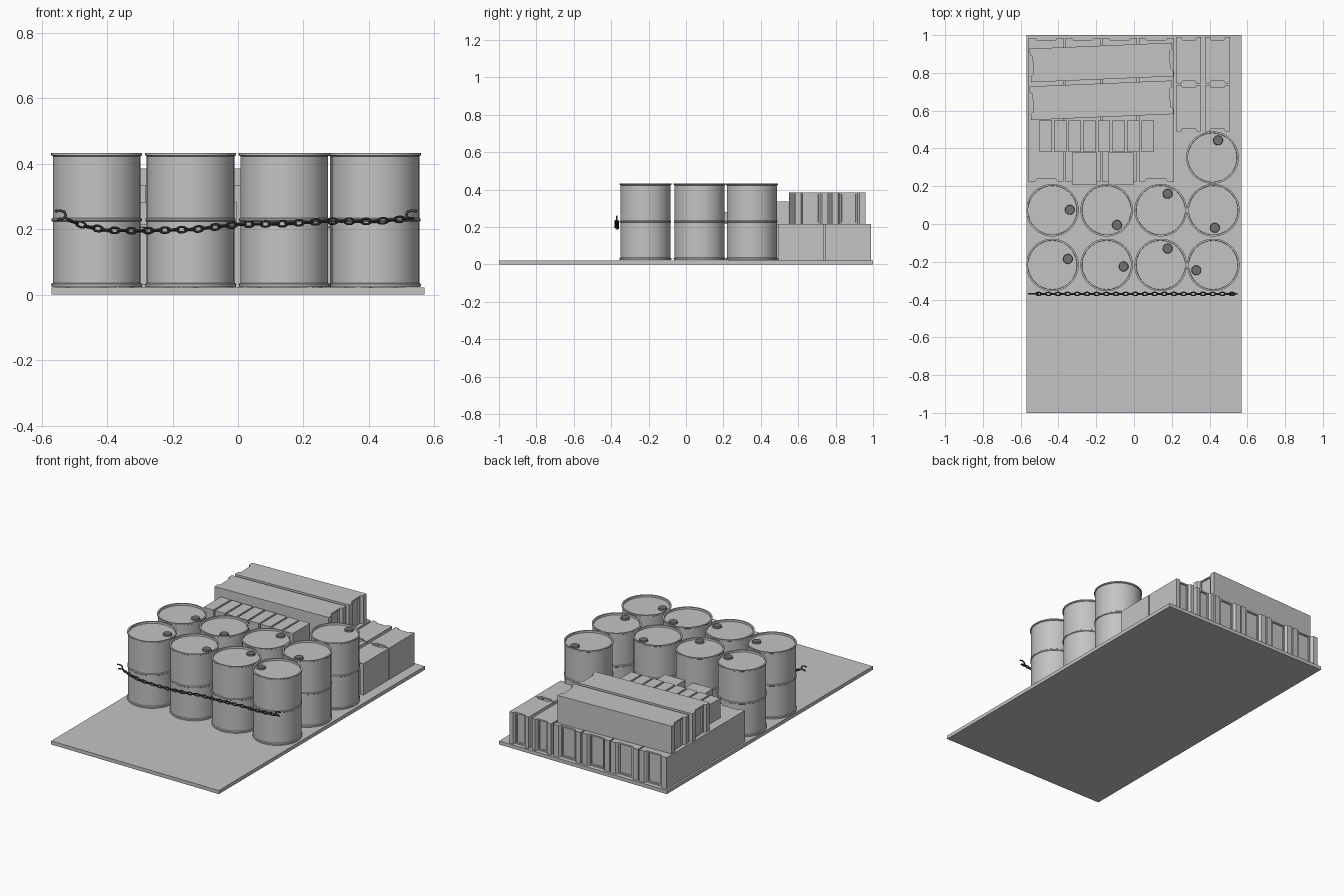
import bpy, bmesh, math
from mathutils import Vector, Matrix

cube = bpy.data.objects.get("Cube")
if cube:
    bpy.data.objects.remove(cube, do_unlink=True)


def material(name, value):
    m = bpy.data.materials.new(name)
    m.use_nodes = True
    color = (value, value, value, 1)
    m.diffuse_color = color
    m.node_tree.nodes["Principled BSDF"].inputs["Base Color"].default_value = color
    return m


GREY = material("light grey", 0.55)
MID = material("cap grey", 0.17)
DARK = material("chain dark grey", 0.06)
DECK = 0.022


def add_object(name, bm, mat, smooth=False):
    bmesh.ops.recalc_face_normals(bm, faces=bm.faces[:])
    mesh = bpy.data.meshes.new(name)
    bm.to_mesh(mesh)
    bm.free()
    mesh.materials.append(mat)
    ob = bpy.data.objects.new(name, mesh)
    bpy.context.collection.objects.link(ob)
    if smooth:
        bpy.ops.object.select_all(action='DESELECT')
        bpy.context.view_layer.objects.active = ob
        ob.select_set(True)
        bpy.ops.object.shade_smooth_by_angle(angle=math.radians(35))
    return ob


def box(name, center, size, mat=GREY):
    bm = bmesh.new()
    bmesh.ops.create_cube(bm, size=1)
    bmesh.ops.scale(bm, vec=size, verts=bm.verts)
    bmesh.ops.translate(bm, vec=center, verts=bm.verts)
    return add_object(name, bm, mat)


# Crate along y, with notched ends that hold a sunken panel
def crate(name, x, y, z, width, length, height, turn=0):
    w, l = width / 2, length / 2
    post, slope, notch = width * 0.18, width * 0.06, 0.014
    half = [(w, l), (w - post, l), (w - post - slope, l - notch)]
    back = half + [(-a, b) for a, b in reversed(half)]
    plan = back + [(-a, -b) for a, b in back]
    bm = bmesh.new()
    face = bm.faces.new([bm.verts.new((a, b, 0)) for a, b in plan])
    top = bmesh.ops.extrude_face_region(bm, geom=[face])
    bmesh.ops.translate(bm, vec=(0, 0, height),
                        verts=[v for v in top["geom"] if isinstance(v, bmesh.types.BMVert)])
    bmesh.ops.recalc_face_normals(bm, faces=bm.faces[:])
    panels = [f for f in bm.faces if abs(f.normal.y) > 0.9
              and abs(f.calc_center_median().x) < 0.01]
    bmesh.ops.inset_individual(bm, faces=panels, thickness=0.012, depth=0)
    bmesh.ops.inset_individual(bm, faces=panels, thickness=0.001, depth=-0.008)
    ob = add_object(name, bm, GREY)
    ob.location = (x, y, z)
    ob.rotation_euler.z = math.radians(turn)
    return ob


# Deck plate
box("deck", (0, 0, DECK / 2), (1.14, 2, DECK))

# Drums: lathed shell with rims, middle hoop and sunken lid
SHELL = [(0, 0.024), (0.138, 0.024), (0.139, 0.033), (0.134, 0.036),
         (0.134, 0.223), (0.138, 0.226), (0.138, 0.232), (0.134, 0.235),
         (0.134, 0.423), (0.139, 0.426), (0.139, 0.433), (0.130, 0.433),
         (0.129, 0.422), (0, 0.422)]


def drum(x, y, cap_x, cap_y):
    bm = bmesh.new()
    verts = [bm.verts.new((r, 0, z)) for r, z in SHELL]
    edges = [bm.edges.new(pair) for pair in zip(verts, verts[1:])]
    bmesh.ops.spin(bm, geom=verts + edges, cent=(0, 0, 0), axis=(0, 0, 1),
                   angle=math.tau, steps=48)
    bmesh.ops.remove_doubles(bm, verts=bm.verts[:], dist=0.0002)
    add_object("drum", bm, GREY, True).location = (x, y, 0)
    bm = bmesh.new()
    bmesh.ops.create_cone(bm, cap_ends=True, segments=20, radius1=0.026,
                          radius2=0.024, depth=0.01)
    add_object("drum_cap", bm, MID, True).location = (cap_x, cap_y, 0.427)


COLUMNS = (-0.432, -0.145, 0.141, 0.42)
BACK_CAPS = ((-0.34, 0.075), (-0.09, -0.005), (0.178, 0.16), (0.428, -0.02))
FRONT_CAPS = ((-0.35, -0.185), (-0.055, -0.225), (0.178, -0.13), (0.33, -0.245))
for row_y, caps in ((0.073, BACK_CAPS), (-0.217, FRONT_CAPS)):
    for column, (cx, cy) in zip(COLUMNS, caps):
        drum(column, row_y, cx, cy)
drum(0.415, 0.352, 0.445, 0.443)

# Lower layer of long crates
LOW = 0.193
TOP = DECK + LOW
for i in range(4):
    crate("long_crate", -0.465 + 0.1945 * i, 0.606, DECK, 0.186, 0.76, LOW)

# Short crates at the left rear
for x in (0.291, 0.443):
    for y in (0.614, 0.866):
        crate("short_crate", x, y, DECK, 0.13, 0.246, LOW)

# Two long crates stacked crosswise
for y in (0.855, 0.655):
    crate("stacked_crate", -0.172, y, TOP, 0.178, 0.755, 0.17, 92.4 - 180)

# Row of small upright boxes, and two lying flat
for i in range(8):
    box("small_box", (-0.468 + 0.0773 * i, 0.464, TOP + 0.06), (0.066, 0.166, 0.12))
for x in (-0.262, -0.07):
    box("flat_box", (x, 0.293, TOP + 0.033), (0.133, 0.172, 0.066))

# Sagging chain made of alternating links
SAG = [(-0.51, 0.225), (-0.46, 0.208), (-0.4, 0.197), (-0.3, 0.195), (-0.13, 0.2),
       (0, 0.215), (0.14, 0.217), (0.28, 0.225), (0.42, 0.224), (0.54, 0.234)]
CHAIN_Y = -0.37


def sag_height(x):
    for (x0, z0), (x1, z1) in zip(SAG, SAG[1:]):
        if x <= x1:
            return z0 + (z1 - z0) * (x - x0) / (x1 - x0)
    return SAG[-1][1]


def link_mesh(bm, matrix):
    n, m = 16, 8
    rings = []
    for i in range(n):
        a = math.tau * i / n
        out = Vector((math.cos(a), 0, math.sin(a)))
        center = Vector((0.016 * out.x, 0, 0.0085 * out.z))
        ring = []
        for j in range(m):
            b = math.tau * j / m
            p = center + 0.0036 * (out * math.cos(b) + Vector((0, math.sin(b), 0)))
            ring.append(bm.verts.new(matrix @ p))
        rings.append(ring)
    for i in range(n):
        r, s = rings[i], rings[(i + 1) % n]
        for j in range(m):
            k = (j + 1) % m
            bm.faces.new((r[j], r[k], s[k], s[j]))


bm = bmesh.new()
for i in range(41):
    x = -0.505 + 0.0256 * i
    slope = math.atan2(sag_height(x + 0.01) - sag_height(x - 0.01), 0.02)
    twist = math.radians(10 if i % 2 else 80)
    link_mesh(bm, Matrix.Translation((x, CHAIN_Y, sag_height(x)))
              @ Matrix.Rotation(-slope, 4, 'Y') @ Matrix.Rotation(twist, 4, 'X'))
add_object("chain", bm, DARK, True)


# Hooks at the chain ends, opening outwards
def hook(name, points):
    curve = bpy.data.curves.new(name, 'CURVE')
    curve.dimensions = '3D'
    curve.bevel_depth = 0.0042
    curve.bevel_resolution = 2
    curve.use_fill_caps = True
    spline = curve.splines.new('POLY')
    spline.points.add(len(points) - 1)
    for p, (x, z) in zip(spline.points, points):
        p.co = (x, CHAIN_Y, z, 1)
    curve.materials.append(DARK)
    ob = bpy.data.objects.new(name, curve)
    bpy.context.collection.objects.link(ob)


BEND = [(0.56, 0.255), (0.543, 0.257), (0.53, 0.253), (0.526, 0.242), (0.533, 0.233), (0.553, 0.23)]
hook("right_hook", [(-x, z) for x, z in BEND])
hook("right_shank", [(-0.528, 0.236), (-0.505, 0.223)])
hook("left_hook", [(x - 0.012, z) for x, z in BEND])
